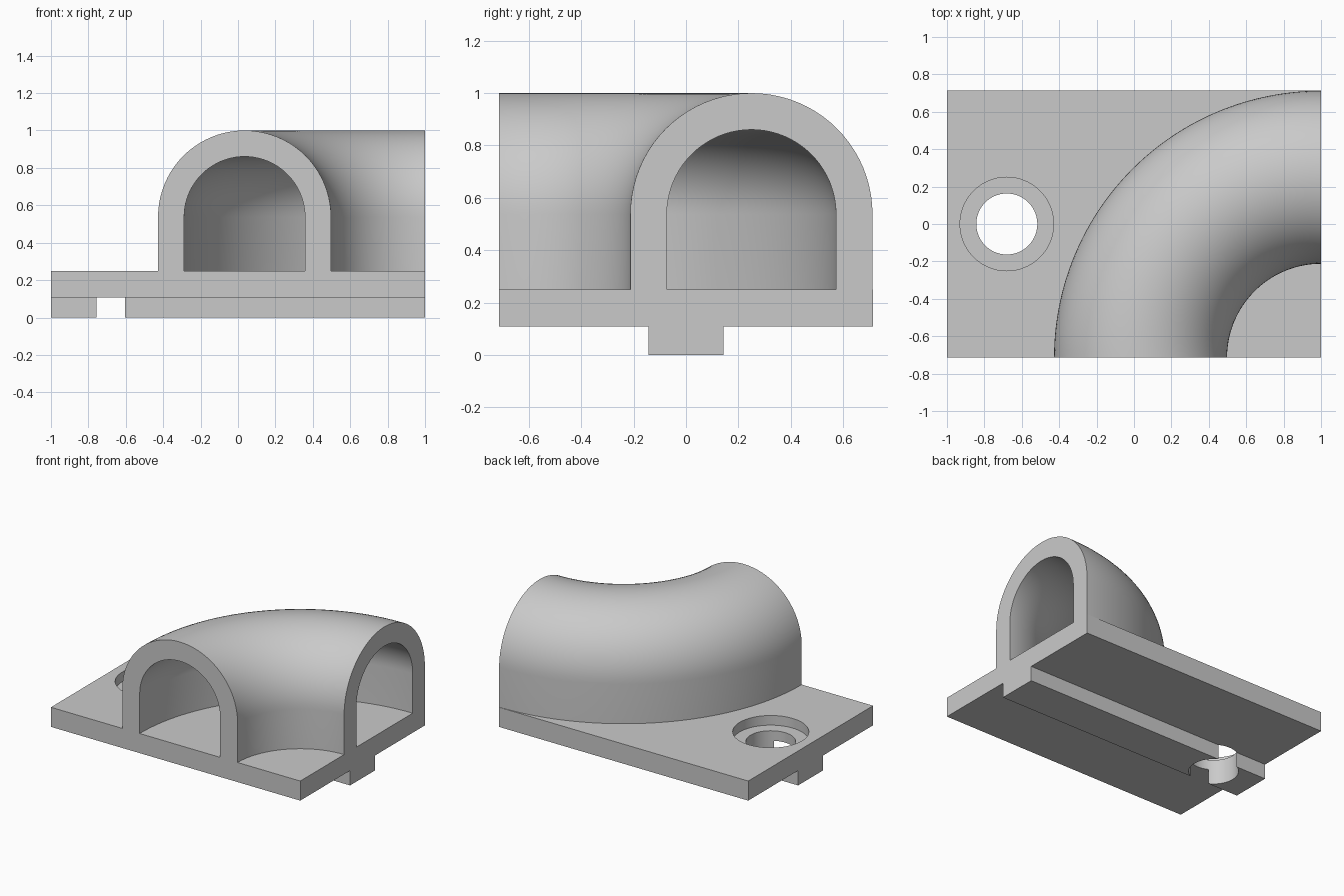
import bpy, bmesh
from math import pi, sin, cos
from mathutils import Vector

if "Cube" in bpy.data.objects:
    bpy.data.objects.remove(bpy.data.objects["Cube"], do_unlink=True)

HALF_Y, PLATE_BOTTOM, PLATE_TOP = 0.715, 0.108, 0.25
RAIL_HALF = 0.144
BEND_RADIUS, OUTER, INNER = 0.965, 0.4625, 0.323
SPRING = 1 - OUTER
HOLE_X = -0.68

grey = bpy.data.materials.new("plain grey")
grey.use_nodes = True
colour = (0.59, 0.59, 0.59, 1)
grey.diffuse_color = colour
grey.node_tree.nodes["Principled BSDF"].inputs["Base Color"].default_value = colour


def make_object(name, bm):
    bmesh.ops.recalc_face_normals(bm, faces=bm.faces)
    mesh = bpy.data.meshes.new(name)
    bm.to_mesh(mesh)
    bm.free()
    mesh.materials.append(grey)
    obj = bpy.data.objects.new(name, mesh)
    bpy.context.collection.objects.link(obj)
    return obj


def activate(obj):
    bpy.ops.object.select_all(action='DESELECT')
    obj.select_set(True)
    bpy.context.view_layer.objects.active = obj


def cut_hole(obj, radius, bottom, top):
    bpy.ops.mesh.primitive_cylinder_add(
        vertices=96, radius=radius, depth=top - bottom,
        location=(HOLE_X, 0, (top + bottom) / 2))
    cutter = bpy.context.object
    cutter.name = "hole_cutter"
    cutter.hide_render = True
    cutter.data.materials.append(grey)
    mod = obj.modifiers.new("hole", 'BOOLEAN')
    mod.operation, mod.solver, mod.object = 'DIFFERENCE', 'EXACT', cutter
    activate(obj)
    bpy.ops.object.modifier_apply(modifier=mod.name)
    bpy.data.objects.remove(cutter, do_unlink=True)


# Base plate with the guide rail underneath: a T section run along x
half = [(RAIL_HALF, 0), (RAIL_HALF, PLATE_BOTTOM), (HALF_Y, PLATE_BOTTOM), (HALF_Y, PLATE_TOP)]
section = half + [(-y, z) for y, z in reversed(half)]
bm = bmesh.new()
face = bm.faces.new([bm.verts.new((-1, y, z)) for y, z in section])
end = bmesh.ops.extrude_face_region(bm, geom=[face], use_keep_orig=True)
bmesh.ops.translate(bm, vec=(2, 0, 0),
                    verts=[v for v in end["geom"] if isinstance(v, bmesh.types.BMVert)])
base = make_object("base_plate_with_rail", bm)

# Through hole and its counterbore
cut_hole(base, 0.163, -0.1, 0.5)
cut_hole(base, 0.25, PLATE_TOP - 0.07, 0.5)


# Curved tunnel: an arch section swept through a quarter turn about the front corner
def arch(radius, steps=40):
    rim = [(radius * cos(pi * i / steps), SPRING + radius * sin(pi * i / steps))
           for i in range(steps + 1)]
    return [(radius, PLATE_TOP)] + rim + [(-radius, PLATE_TOP)]


corner = Vector((1, -HALF_Y, 0))
bm = bmesh.new()
loop = [bm.verts.new((corner.x - BEND_RADIUS + x, corner.y, z))
        for x, z in arch(OUTER) + arch(INNER)[::-1]]
edges = [bm.edges.new((loop[i - 1], loop[i])) for i in range(len(loop))]
bmesh.ops.spin(bm, geom=loop + edges, cent=corner, axis=(0, 0, 1),
               angle=-pi / 2, steps=64, use_duplicate=False)
bmesh.ops.holes_fill(bm, edges=[e for e in bm.edges if e.is_boundary], sides=0)
tunnel = make_object("curved_tunnel", bm)

for obj in (base, tunnel):
    activate(obj)
    bpy.ops.object.shade_smooth_by_angle(angle=pi / 6)
